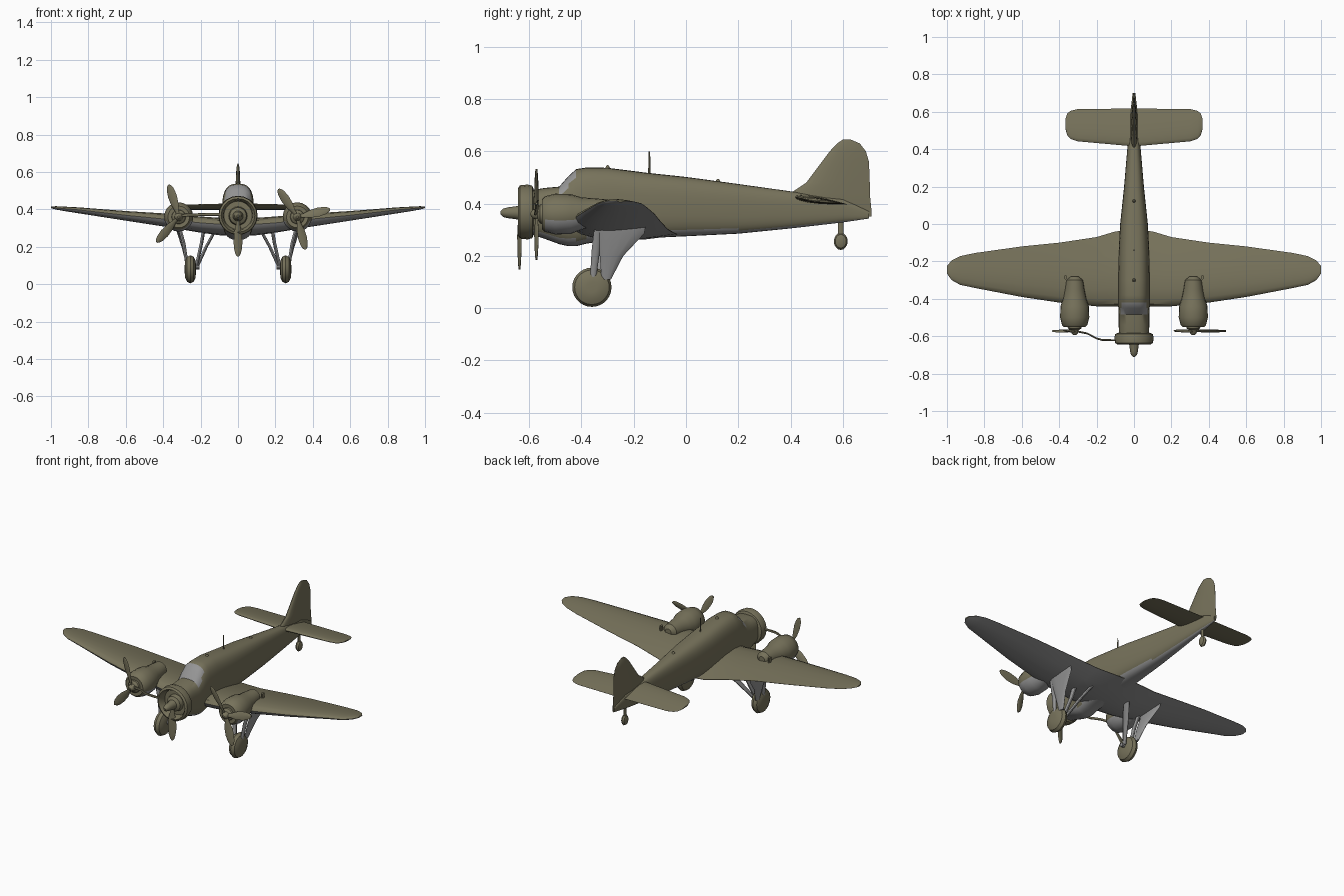
import bpy, bmesh
from math import cos, sin, pi, radians
from mathutils import Vector, Matrix

cube = bpy.data.objects.get("Cube")
if cube:
    bpy.data.objects.remove(cube)

X, Y, Z = Vector((1, 0, 0)), Vector((0, 1, 0)), Vector((0, 0, 1))


def material(name, rgb):
    m = bpy.data.materials.new(name)
    m.use_nodes = True
    m.diffuse_color = (*rgb, 1)
    m.node_tree.nodes["Principled BSDF"].inputs["Base Color"].default_value = (*rgb, 1)
    return m


OLIVE = material("olive drab", (0.185, 0.17, 0.105))
GREY = material("light grey", (0.3, 0.3, 0.3))


def ring(c, a, b, u=X, v=Z, n=20, p=2.0):
    """Superellipse of half sizes a, b around c in the plane of u and v."""
    def power(t):
        return abs(t) ** (2 / p) * (1 if t > 0 else -1)
    return [Vector(c) + u * a * power(cos(2 * pi * i / n)) + v * b * power(sin(2 * pi * i / n))
            for i in range(n)]


def loft(name, rings, mats=(OLIVE,), rule=None, angle=35, move=None):
    """Skin a list of equal rings, cap the ends and colour faces by a rule."""
    bm = bmesh.new()
    rows = [[bm.verts.new(p) for p in r] for r in rings]
    for r0, r1 in zip(rows, rows[1:]):
        for i in range(len(r0)):
            j = (i + 1) % len(r0)
            bm.faces.new((r0[i], r0[j], r1[j], r1[i]))
    bm.faces.new(rows[0])
    bm.faces.new(rows[-1])
    if move:
        bm.transform(move)
    bmesh.ops.recalc_face_normals(bm, faces=bm.faces[:])
    for f in bm.faces:
        f.smooth = True
        if rule and rule(f.normal, f.calc_center_median()):
            f.material_index = 1
    me = bpy.data.meshes.new(name)
    bm.to_mesh(me)
    bm.free()
    me.set_sharp_from_angle(angle=radians(angle))
    for m in mats:
        me.materials.append(m)
    ob = bpy.data.objects.new(name, me)
    bpy.context.scene.collection.objects.link(ob)
    return ob


def turned(name, x, z, profile, **kw):
    """Round body along y from (y, radius) pairs."""
    return loft(name, [ring((x, y, z), r, r) for y, r in profile], **kw)


def section(span, lead, trail, zl, zt, thick):
    """Airfoil ring at one span station, in wing space."""
    def point(u, side):
        t = 2.6 * thick * side * (u ** 0.5 * (1 - u) * (1 - 0.1 * u) + 0.01)
        return Vector((span, lead + (trail - lead) * u, zl + (zt - zl) * u + t / 2))
    steps = (0, 0.03, 0.1, 0.25, 0.45, 0.7, 1)
    return [point(u, 1) for u in steps] + [point(u, -1) for u in reversed(steps[1:])]


def both_sides(stations):
    return [section(-s[0], *s[1:]) for s in reversed(stations[1:])] + \
           [section(*s) for s in stations]


# Fuselage: y, half width, bottom, top
HULL = [(-.60, .08, .285, .45), (-.54, .082, .265, .46), (-.485, .082, .245, .465),
        (-.45, .084, .237, .505), (-.42, .085, .237, .532), (-.38, .085, .247, .538),
        (-.3, .085, .26, .537), (-.15, .082, .268, .518), (0, .074, .275, .502),
        (.2, .053, .285, .475), (.4, .036, .305, .447), (.6, .019, .328, .42),
        (.7, .007, .343, .37)]


def hull_rule(n, c):
    screen = n.y < -0.35 and c.z > 0.45 and -0.5 < c.y < -0.41
    return screen or (n.z < -0.6 and c.y > -0.59)


loft("fuselage", [ring((0, y, (b + t) / 2), w, (t - b) / 2, n=32, p=2.8) for y, w, b, t in HULL],
     (OLIVE, GREY), hull_rule)

# Wing with grey underside
WING = [(0, -.44, -.03, .32, .28, .09), (.1, -.44, -.04, .32, .285, .09),
        (.2, -.44, -.07, .327, .302, .085), (.4, -.42, -.1, .348, .335, .07),
        (.6, -.39, -.12, .368, .36, .052), (.85, -.342, -.155, .397, .39, .032),
        (.93, -.325, -.172, .404, .401, .024), (.975, -.3, -.195, .409, .407, .018),
        (1, -.265, -.225, .411, .41, .008)]
loft("wing", both_sides(WING), (OLIVE, GREY), lambda n, c: n.z < -0.25)

# Tailplane and fin
TAIL = [(0, .415, .617, .425, .397, .028), (.3, .442, .615, .42, .398, .02),
        (.34, .455, .605, .417, .4, .016), (.357, .475, .59, .414, .402, .012),
        (.366, .505, .565, .41, .405, .006)]
loft("tailplane", both_sides(TAIL))
FIN = [(.35, .4, .71, .02), (.37, .39, .71, .03), (.44, .4, .703, .035), (.48, .46, .703, .03),
       (.56, .52, .7, .024), (.6, .55, .688, .02), (.63, .578, .665, .014), (.645, .6, .63, .006)]
loft("fin", [section(z, a, b, 0, 0, t) for z, a, b, t in FIN],
     move=Matrix(((0, 0, 1, 0), (0, 1, 0, 0), (1, 0, 0, 0), (0, 0, 0, 1))))

# Nose cowling, engine core and hub
turned("nose_cowling", 0, .368, [(-.6, .02), (-.6, .076), (-.628, .08), (-.643, .09),
       (-.635, .102), (-.605, .105), (-.588, .1), (-.58, .08)])
turned("nose_hub", 0, .365, [(-.6, .05), (-.625, .045), (-.635, .028), (-.655, .024),
       (-.68, .021), (-.7, .016), (-.71, .006)])


def blade(name, hub, angle, length):
    """Flat twisted propeller blade pointing from the hub at an angle in the xz plane."""
    out = Vector((cos(angle), 0, sin(angle)))
    side = Vector((-sin(angle), 0, cos(angle)))
    rings = []
    for t, w in ((0, .009), (.2, .012), (.4, .022), (.65, .025), (.85, .02), (.95, .013), (1, .004)):
        pitch = radians(32 - 22 * t)
        u = side * cos(pitch) + Y * sin(pitch)
        v = side * -sin(pitch) + Y * cos(pitch)
        rings.append(ring(Vector(hub) + out * length * t, w, .004, u, v, n=8))
    loft(name, rings)


blade("nose_blade", (0, -.637, .365), -pi / 2, .217)

# Pipe from the right engine to the nose cowling
PIPE = [(-.3, -.575, .368), (-.25, -.585, .37), (-.2, -.612, .372), (-.17, -.62, .374), (-.09, -.622, .374)]
loft("nose_pipe", [ring(p, .005, .008, Y, Z, n=8) for p in PIPE])

# Parts that repeat on each side
for side, s in (("left", 1), ("right", -1)):
    x = .317 * s
    NACELLE = [(-.548, .03, .36), (-.55, .058, .36), (-.54, .068, .36), (-.5, .078, .36),
               (-.44, .076, .36), (-.4, .062, .362), (-.35, .052, .368), (-.3, .044, .372), (-.28, .02, .374)]
    loft(side + "_nacelle", [ring((x, y, z), r, r) for y, r, z in NACELLE],
         (OLIVE, GREY), lambda n, c: n.z < -0.4 and c.y > -0.54)
    turned(side + "_hub", x, .36, [(-.54, .04), (-.558, .036), (-.568, .022), (-.585, .017), (-.594, .006)])
    for k, a in enumerate((124, 13, -76) if s > 0 else (107, 229)):
        blade(side + "_blade_%d" % (k + 1), (x, -.572, .36), radians(a), .18)
    # Small stub on top of the nacelle
    loft(side + "_nacelle_stub", [ring((x + .05 * s, -.285, z), .008, .012, X, Y, n=8) for z in (.37, .4)])

    # Wheel, axle and faired undercarriage legs
    loft(side + "_wheel", [ring(((.255 + d) * s, -.36, .08), r, r, Y, Z, n=28)
         for d, r in ((-.03, .02), (-.028, .045), (-.018, .066), (0, .075), (.018, .066), (.028, .045), (.03, .02))])
    loft(side + "_axle", [ring((q * s, -.355, .09), .012, .012, Y, Z, n=10) for q in (.205, .26)], (GREY,))
    LEGS = {"outer_fairing": ((.325, -.245, .31, .09), (.32, -.245, .285, .085),
                              (.293, -.285, .2, .045), (.27, -.305, .11, .018)),
            "front_leg": ((.315, -.335, .31, .016), (.29, -.345, .22, .016), (.275, -.355, .12, .012)),
            "inner_rear_leg": ((.115, -.2, .3, .024), (.17, -.27, .2, .02), (.22, -.345, .09, .012)),
            "inner_front_leg": ((.18, -.29, .31, .022), (.195, -.31, .22, .018), (.222, -.35, .1, .012))}
    for leg, pts in LEGS.items():
        loft(side + "_" + leg, [ring((q * s, y, z), .009, w, X, Y, n=12) for q, y, z, w in pts], (GREY,))

# Tail wheel
loft("tail_wheel", [ring((d, .592, .256), r * .8, r, Y, Z, n=16)
     for d, r in ((-.014, .014), (-.01, .026), (0, .033), (.01, .026), (.014, .014))])
loft("tail_strut", [ring((0, .592, z), .007, .012, X, Y, n=10) for z in (.26, .34)])

# Aerial mast and small roof fittings
loft("aerial_mast", [ring((0, -.14, z), r, r * 1.3, X, Y, n=8) for z, r in ((.5, .004), (.56, .003), (.6, .002))])
for name, y, z in (("front_roof_fitting", -.3, .53), ("rear_roof_fitting", .122, .478)):
    loft(name, [ring((0, y, z + h), r, r, X, Y, n=10) for h, r in ((0, .012), (.01, .008), (.017, .003))])
